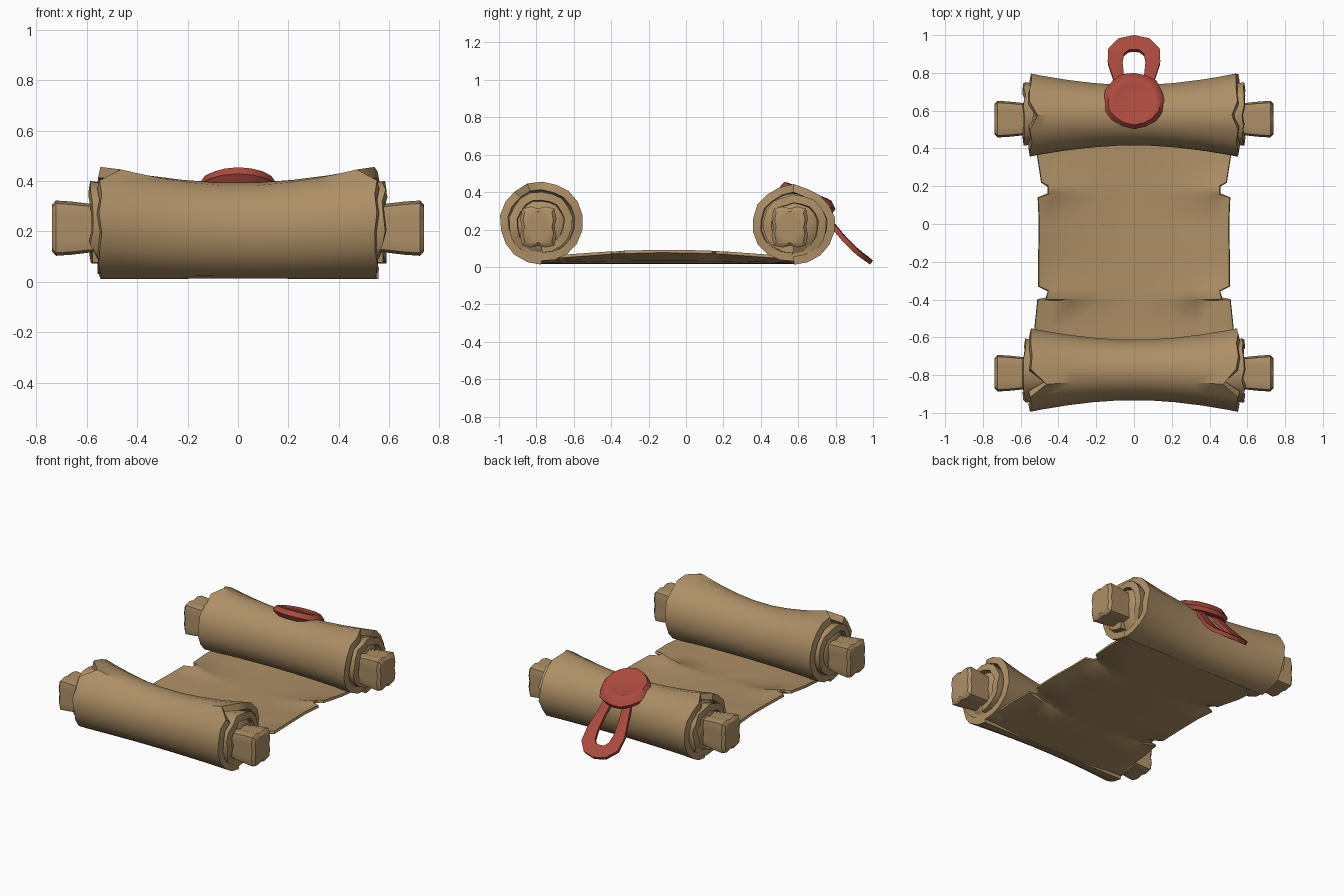
import bpy, math, random

if "Cube" in bpy.data.objects:
    bpy.data.objects.remove(bpy.data.objects["Cube"])
random.seed(4)


def material(name, col):
    m = bpy.data.materials.new(name)
    m.diffuse_color = (*col, 1)
    m.use_nodes = True
    m.node_tree.nodes["Principled BSDF"].inputs["Base Color"].default_value = m.diffuse_color
    return m


PAPER = material("tan parchment", (0.42, 0.275, 0.133))
WAX = material("red wax", (0.41, 0.068, 0.048))


def lerp(keys, t):
    # piecewise linear lookup in (position, value) pairs
    for (a, va), (b, vb) in zip(keys, keys[1:]):
        if t <= b:
            return va + (vb - va) * max(0, (t - a) / (b - a))
    return keys[-1][1]


def make(name, rows, mat, thick=0, wrap=False, caps=False, angle=40):
    # skin equal-length rows of points, optionally wrapped, capped or thickened
    n = len(rows[0])
    faces = []
    for i in range(len(rows) - 1):
        for j in range(n if wrap else n - 1):
            k = (j + 1) % n
            faces.append((i * n + j, i * n + k, (i + 1) * n + k, (i + 1) * n + j))
    if caps:
        faces += [tuple(reversed(range(n))), tuple(range((len(rows) - 1) * n, len(rows) * n))]
    me = bpy.data.meshes.new(name)
    me.from_pydata([p for r in rows for p in r], [], faces)
    me.materials.append(mat)
    ob = bpy.data.objects.new(name, me)
    bpy.context.collection.objects.link(ob)
    bpy.ops.object.select_all(action='DESELECT')
    ob.select_set(True)
    bpy.context.view_layer.objects.active = ob
    bpy.ops.object.mode_set(mode='EDIT')
    bpy.ops.mesh.select_all(action='SELECT')
    bpy.ops.mesh.normals_make_consistent(inside=False)
    bpy.ops.object.mode_set(mode='OBJECT')
    if thick:
        s = ob.modifiers.new("thickness", 'SOLIDIFY')
        s.thickness, s.offset = thick, 0
        bpy.ops.object.modifier_apply(modifier=s.name)
    bpy.ops.object.shade_smooth_by_angle(angle=math.radians(angle))
    return ob


# rolled parchment: a spiral swept along x, flared at the ragged ends
SPIRAL = [(0, 1), (0.85, 0.98), (1.0, 0.90), (1.2, 0.77), (2.0, 0.68)]


def roll(name, yc, side, notch_turn, notch_depth, rise):
    rows, steps, T = [], 36, 0.044
    for i in range(steps + 1):
        turn = 2 * i / steps
        a = turn * 2 * math.pi
        k = lerp(SPIRAL, turn)
        lump = random.uniform(-0.004, 0.004)
        row = []
        half = {}
        for s in (-1, 1):
            h = 0.55 if turn < 1.15 else 0.582
            h += random.uniform(-0.008, 0.008)
            if abs(turn - notch_turn) < 0.04:
                h -= notch_depth
            half[s] = h
        for t in [-1, -0.88, -0.66, -0.4, -0.15, 0.15, 0.4, 0.66, 0.88, 1]:
            f = abs(t) ** 1.8
            x = t * half[1 if t > 0 else -1]
            ry = 0.163 + 0.061 * f - T / 2 + lump * f
            rz = 0.191 + rise * f - T / 2 + lump * f
            cz = 0.012 + T / 2 + rz
            row.append((x, yc + side * ry * k * math.sin(a), cz - rz * k * math.cos(a)))
        rows.append(row)
    make(name, rows, PAPER, thick=T)


roll("front_roll", -0.772, -1, 0.445, 0.075, 0.031)
roll("back_roll", 0.575, 1, 0.5, 0.035, 0.022)


# packed inner layers closing the roll ends, domed towards the rod
def core(name, yc):
    rows = []
    for x, r in [(-0.575, 0.09), (-0.555, 0.13), (-0.525, 0.175), (-0.4, 0.15),
                 (0.4, 0.15), (0.525, 0.175), (0.555, 0.13), (0.575, 0.09)]:
        rows.append([(x, yc + r * math.cos(j * math.pi / 8),
                      0.218 + r * math.sin(j * math.pi / 8)) for j in range(16)])
    make(name, rows, PAPER, wrap=True, caps=True)


core("front_core", -0.775)
core("back_core", 0.57)


# four-lobed wooden rods poking out of the rolls
def rod(name, yc):
    rows = []
    for x, s in [(-0.738, 0.85), (-0.722, 1.02), (-0.66, 0.98), (-0.57, 0.88),
                 (0.57, 0.88), (0.66, 0.98), (0.722, 1.02), (0.738, 0.85)]:
        row = []
        for j in range(16):
            a = j * math.pi / 8
            r = (0.103 - 0.017 * math.cos(4 * a)) * s
            row.append((x, yc + r * math.cos(a), 0.213 + 1.13 * r * math.sin(a)))
        rows.append(row)
    make(name, rows, PAPER, wrap=True, caps=True)


rod("front_rod", -0.79)
rod("back_rod", 0.555)

# open sheet with torn notches and gently raised side edges
EDGE = [(-0.78, 0.52), (-0.54, 0.525), (-0.40, 0.51), (-0.395, 0.465), (-0.355, 0.455),
        (-0.33, 0.505), (-0.15, 0.505), (0, 0.502), (0.14, 0.508), (0.16, 0.455),
        (0.20, 0.455), (0.22, 0.49), (0.38, 0.515), (0.58, 0.52)]
rows = []
for y, w in EDGE:
    lift = max(0.4, 1 - ((y + 0.1) / 0.8) ** 2)
    rows.append([(w * t, y, 0.024 + 0.06 * abs(t) ** 3 * lift)
                 for t in (-1, -0.85, -0.65, -0.35, 0, 0.35, 0.65, 0.85, 1)])
make("open_sheet", rows, PAPER, thick=0.016)

# wax seal draped over the back roll
rows = []
wob = [random.uniform(0.97, 1.04) for _ in range(16)]
for r, h in [(0.01, 0.026), (0.095, 0.024), (0.112, 0.034), (0.138, 0.032),
             (0.162, 0.0), (0.145, -0.03), (0.01, -0.03)]:
    row = []
    for j in range(16):
        a = j * math.pi / 8
        x = r * wob[j] * math.cos(a)
        d = r * wob[j] * 0.92 * math.sin(a)
        row.append((x, 0.652 + d, 0.378 - 0.4 * d - 0.4 * d * d - 0.5 * x * x + h))
    rows.append(row)
make("wax_seal", rows, WAX, wrap=True, caps=True)

# ribbon loop hanging behind the seal
DROP = [(0.70, 0.325), (0.78, 0.225), (0.86, 0.13), (0.93, 0.065), (1.0, 0.018)]
outer = [(0.09, 0.70), (0.115, 0.78), (0.138, 0.85), (0.135, 0.92), (0.08, 0.975), (0, 0.992)]
inner = [(0.035, 0.70), (0.055, 0.78), (0.062, 0.85), (0.053, 0.895), (0.03, 0.915), (0, 0.918)]
rows = []
for s, ids in ((1, range(6)), (-1, range(4, -1, -1))):
    for i in ids:
        (xo, yo), (xi, yi) = outer[i], inner[i]
        mid = ((xo + xi) / 2, (yo + yi) / 2)
        rows.append([(s * x, y, lerp(DROP, y) + b)
                     for x, y, b in ((xo, yo, 0), (*mid, 0.006), (xi, yi, 0))])
make("ribbon_loop", rows, WAX, thick=0.026)
